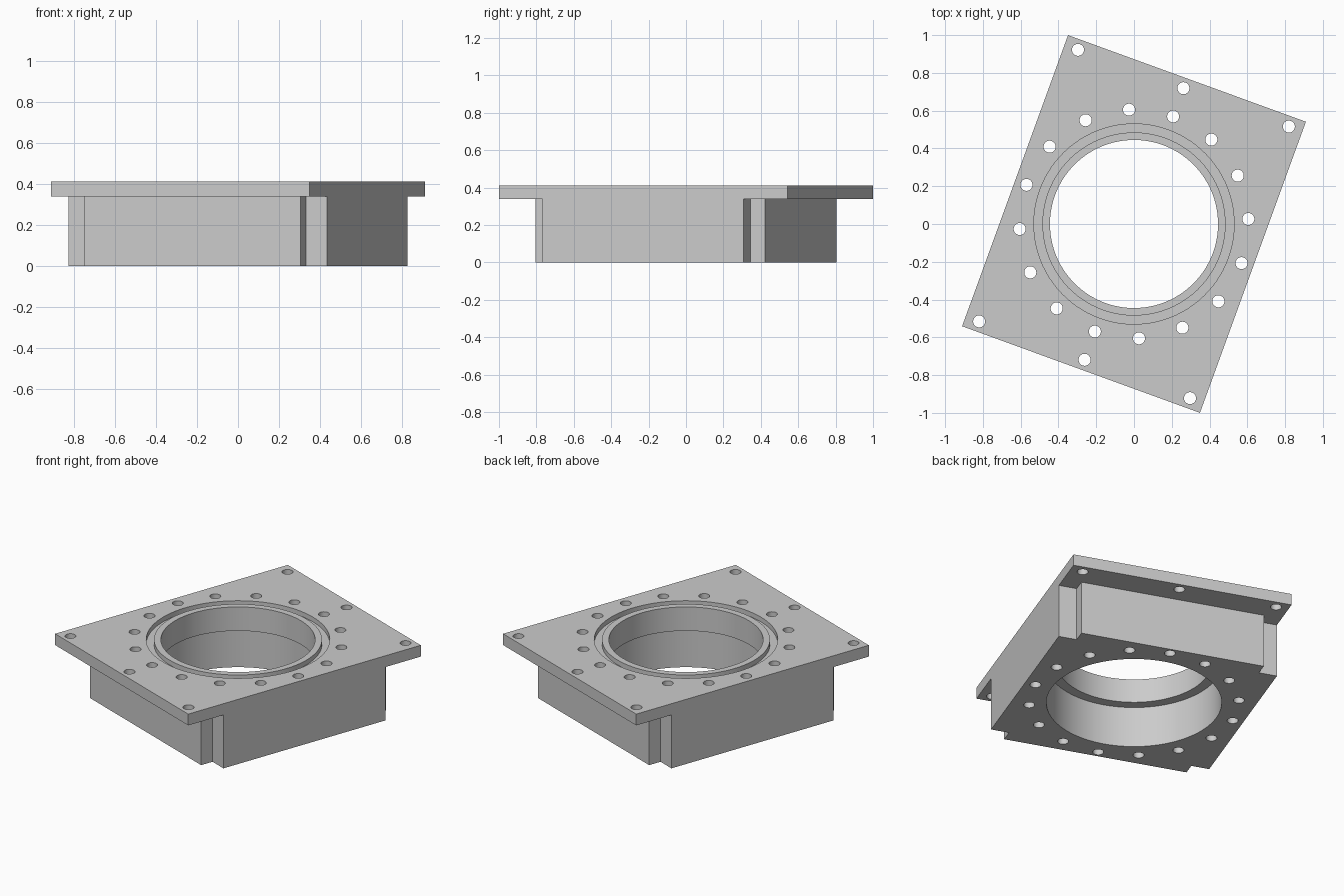
import bpy, bmesh, math

if "Cube" in bpy.data.objects:
    bpy.data.objects.remove(bpy.data.objects["Cube"])

TURN = math.radians(-20)          # whole part is turned about z
TOP, LEDGE = 0.412, 0.34          # plate top and underside
HALF_W, HALF_L = 0.67, 0.82       # plate half sizes

grey = bpy.data.materials.new("steel_grey")
grey.diffuse_color = (0.6, 0.6, 0.6, 1)
grey.use_nodes = True
grey.node_tree.nodes["Principled BSDF"].inputs["Base Color"].default_value = grey.diffuse_color


def circle(r, n, cx=0, cy=0):
    return [(cx + r * math.cos(2 * math.pi * i / n),
             cy + r * math.sin(2 * math.pi * i / n)) for i in range(n)]


def prism(bm, outline, z0, z1):
    """Upright prism over a 2D outline."""
    low = [bm.verts.new((x, y, z0)) for x, y in outline]
    high = [bm.verts.new((x, y, z1)) for x, y in outline]
    bm.faces.new(low[::-1])
    bm.faces.new(high)
    n = len(outline)
    for i in range(n):
        j = (i + 1) % n
        bm.faces.new((low[i], low[j], high[j], high[i]))


def ring(bm, r0, r1, z0, z1, n):
    """Square-section ring."""
    loops = [[bm.verts.new((x, y, z)) for x, y in circle(r, n)]
             for r, z in ((r0, z0), (r1, z0), (r1, z1), (r0, z1))]
    for a in range(4):
        p, q = loops[a], loops[(a + 1) % 4]
        for i in range(n):
            j = (i + 1) % n
            bm.faces.new((p[i], p[j], q[j], q[i]))


def make(name, build):
    bm = bmesh.new()
    build(bm)
    bmesh.ops.recalc_face_normals(bm, faces=bm.faces)
    me = bpy.data.meshes.new(name)
    bm.to_mesh(me)
    bm.free()
    me.materials.append(grey)
    ob = bpy.data.objects.new(name, me)
    bpy.context.collection.objects.link(ob)
    ob.rotation_euler.z = TURN
    return ob


def combine(target, other, operation):
    """Apply a boolean and remove the helper."""
    bpy.context.view_layer.update()
    mod = target.modifiers.new(operation.lower(), 'BOOLEAN')
    mod.operation, mod.solver, mod.object = operation, 'EXACT', other
    bpy.context.view_layer.objects.active = target
    bpy.ops.object.modifier_apply(modifier=mod.name)
    bpy.data.objects.remove(other)


# Top plate
w, l = HALF_W, HALF_L
housing = make("flanged_housing", lambda bm: prism(
    bm, [(-w, -l), (w, -l), (w, l), (-w, l)], LEDGE, TOP))

# Body below, with a small notch at each corner
u, v0, v1 = 0.56, 0.572, 0.652
half = [(w, -v0), (w, v0), (u, v0), (u, v1)]
outline = half + [(-u, v1), (-u, v0), (-w, v0), (-w, -v0),
                  (-u, -v0), (-u, -v1), (u, -v1), (u, -v0)]
combine(housing, make("body", lambda bm: prism(bm, outline, 0, LEDGE)), 'UNION')

# Main bore, wider lower bore and seal groove in the top
combine(housing, make("bore", lambda bm: prism(bm, circle(0.445, 96), -0.1, 0.6)), 'DIFFERENCE')
combine(housing, make("lower_bore", lambda bm: prism(bm, circle(0.506, 96), -0.1, 0.26)), 'DIFFERENCE')
combine(housing, make("groove", lambda bm: ring(bm, 0.485, 0.53, TOP - 0.03, 0.6, 96)), 'DIFFERENCE')


# Bolt circle and three holes along each end flange
def bolt_holes(bm):
    spots = circle(0.606, 16)
    spots += [(x, s * 0.765) for x in (-0.594, 0, 0.594) for s in (-1, 1)]
    for x, y in spots:
        prism(bm, circle(0.032, 24, x, y), -0.1, 0.6)


combine(housing, make("bolt_holes", bolt_holes), 'DIFFERENCE')

# Smooth round walls, keep hard edges
bpy.ops.object.select_all(action='DESELECT')
housing.select_set(True)
bpy.context.view_layer.objects.active = housing
bpy.ops.object.shade_smooth_by_angle(angle=math.radians(30))
